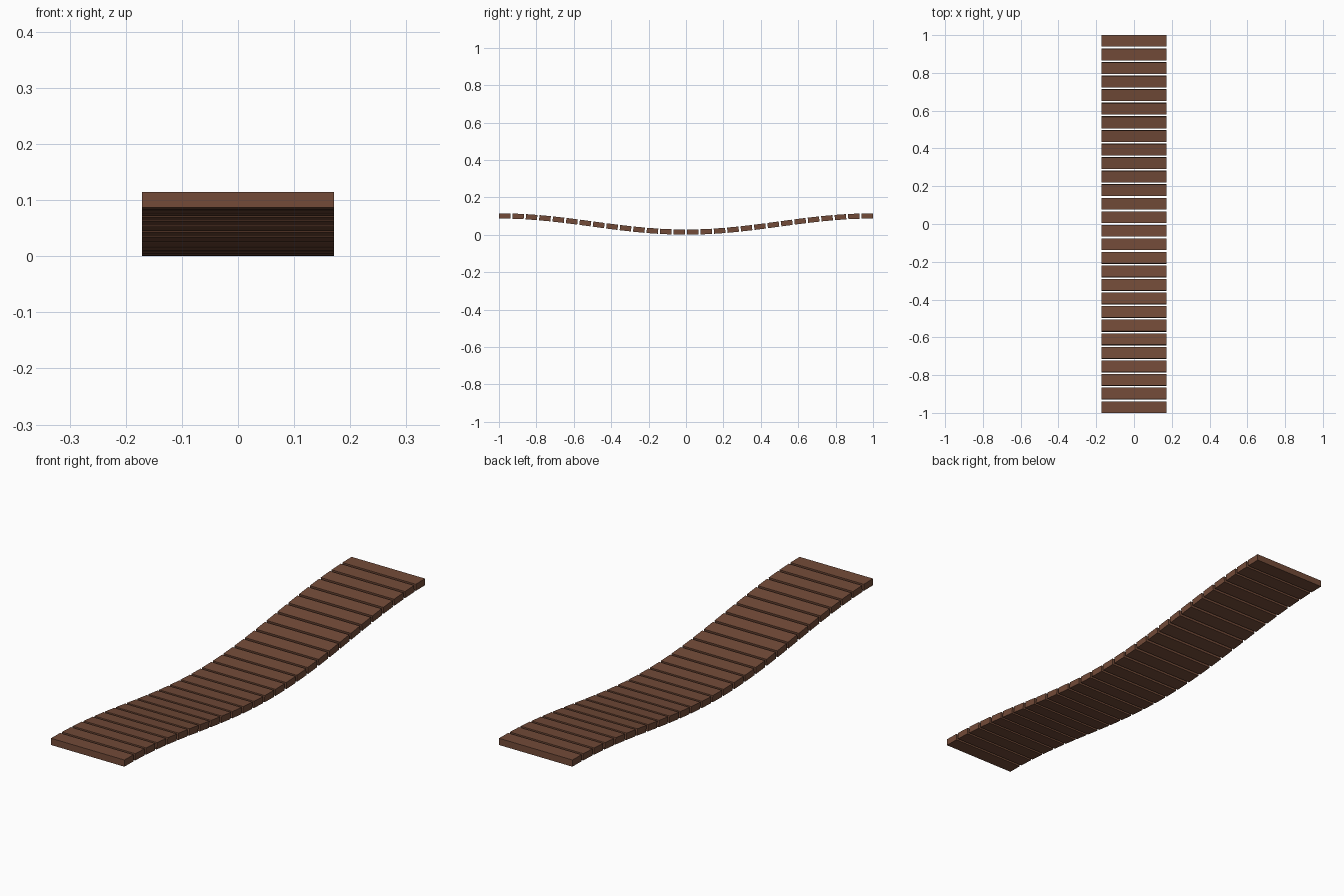
import bpy, math

if "Cube" in bpy.data.objects:
    bpy.data.objects.remove(bpy.data.objects["Cube"])

COUNT, WIDTH, DEPTH, THICK = 28, 0.342, 0.061, 0.028
END = 1 - DEPTH / 2          # y of the outermost plank centres
LOW, SAG = 0.0145, 0.086     # lowest centre height, rise to the ends

wood = bpy.data.materials.new("brown_wood")
wood.diffuse_color = (0.17, 0.07, 0.04, 1)
wood.use_nodes = True
wood.node_tree.nodes["Principled BSDF"].inputs["Base Color"].default_value = wood.diffuse_color


def height(y):
    return LOW + SAG * (1 - math.cos(math.pi * y)) / 2


# Planks laid along the sagging curve, each tilted to its slope
for i in range(COUNT):
    y = -END + 2 * END * i / (COUNT - 1)
    slope = SAG * math.pi / 2 * math.sin(math.pi * y)
    bpy.ops.mesh.primitive_cube_add(size=1, location=(0, y, height(y)),
                                    rotation=(math.atan(slope), 0, 0))
    plank = bpy.context.object
    plank.name = f"plank_{i + 1:02d}"
    plank.scale = (WIDTH, DEPTH, THICK)
    plank.data.materials.append(wood)
